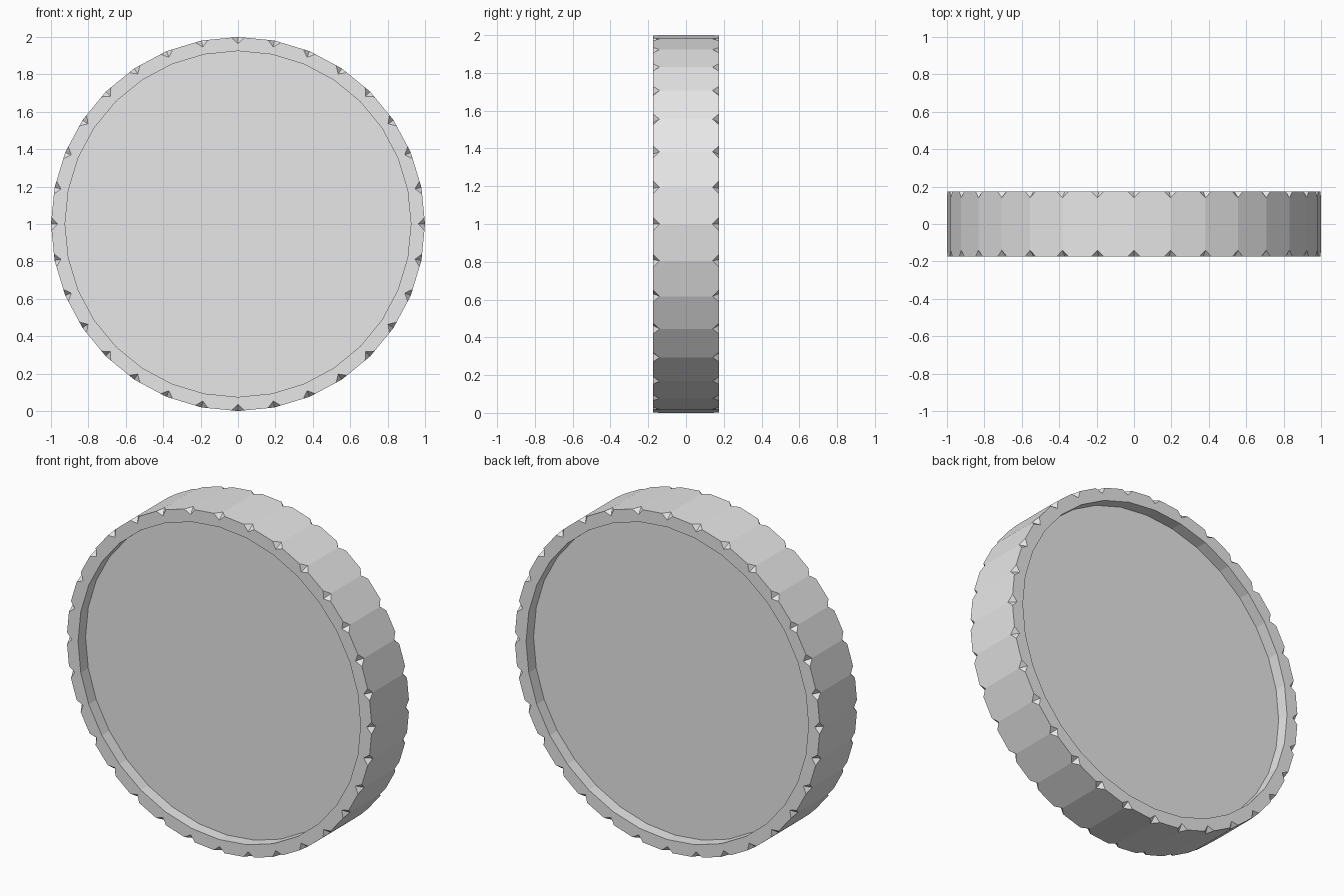
import bpy
import bmesh
import math
from mathutils import Matrix

cube = bpy.data.objects.get("Cube")
if cube:
    bpy.data.objects.remove(cube, do_unlink=True)

SIDES = 32
RADIUS = 1.0
WIDTH = 0.35
RIM = 0.075
RECESS = 0.07
NOTCH = 0.035

grey = bpy.data.materials.new("plain grey")
grey.use_nodes = True
colour = (0.8, 0.8, 0.8, 1)
grey.diffuse_color = colour
grey.node_tree.nodes["Principled BSDF"].inputs["Base Color"].default_value = colour


def from_axis(v):
    return math.hypot(v.co.x, v.co.z - RADIUS)


# Upright drum with a corner on the x axis
bm = bmesh.new()
stand = Matrix.Translation((0, 0, RADIUS)) @ Matrix.Rotation(math.pi / 2, 4, 'X')
bmesh.ops.create_cone(bm, cap_ends=True, segments=SIDES, radius1=RADIUS,
                      radius2=RADIUS, depth=WIDTH, matrix=stand)
bmesh.ops.recalc_face_normals(bm, faces=bm.faces)

# Raised rim around a sunken panel on both faces
for cap in [f for f in bm.faces if len(f.verts) == SIDES]:
    bmesh.ops.inset_region(bm, faces=[cap], thickness=RIM, use_even_offset=True)
    bmesh.ops.inset_region(bm, faces=[cap], thickness=0, depth=-RECESS)

# Small notch cut into each outer corner
corners = [v for v in bm.verts if from_axis(v) > RADIUS - RIM / 2]
bmesh.ops.bevel(bm, geom=corners, offset=NOTCH, offset_type='OFFSET',
                segments=1, profile=0.5, affect='VERTICES')

# Fold each notch inward along the line from rim to barrel
for notch in [f for f in bm.faces if len(f.verts) == 4 and f.calc_area() < 0.005]:
    on_rim = min(notch.verts, key=from_axis)
    on_barrel = min(notch.verts, key=lambda v: abs(v.co.y))
    bmesh.utils.face_split(notch, on_rim, on_barrel)

bmesh.ops.recalc_face_normals(bm, faces=bm.faces)
mesh = bpy.data.meshes.new("drum")
bm.to_mesh(mesh)
bm.free()
mesh.materials.append(grey)
drum = bpy.data.objects.new("drum", mesh)
bpy.context.collection.objects.link(drum)
